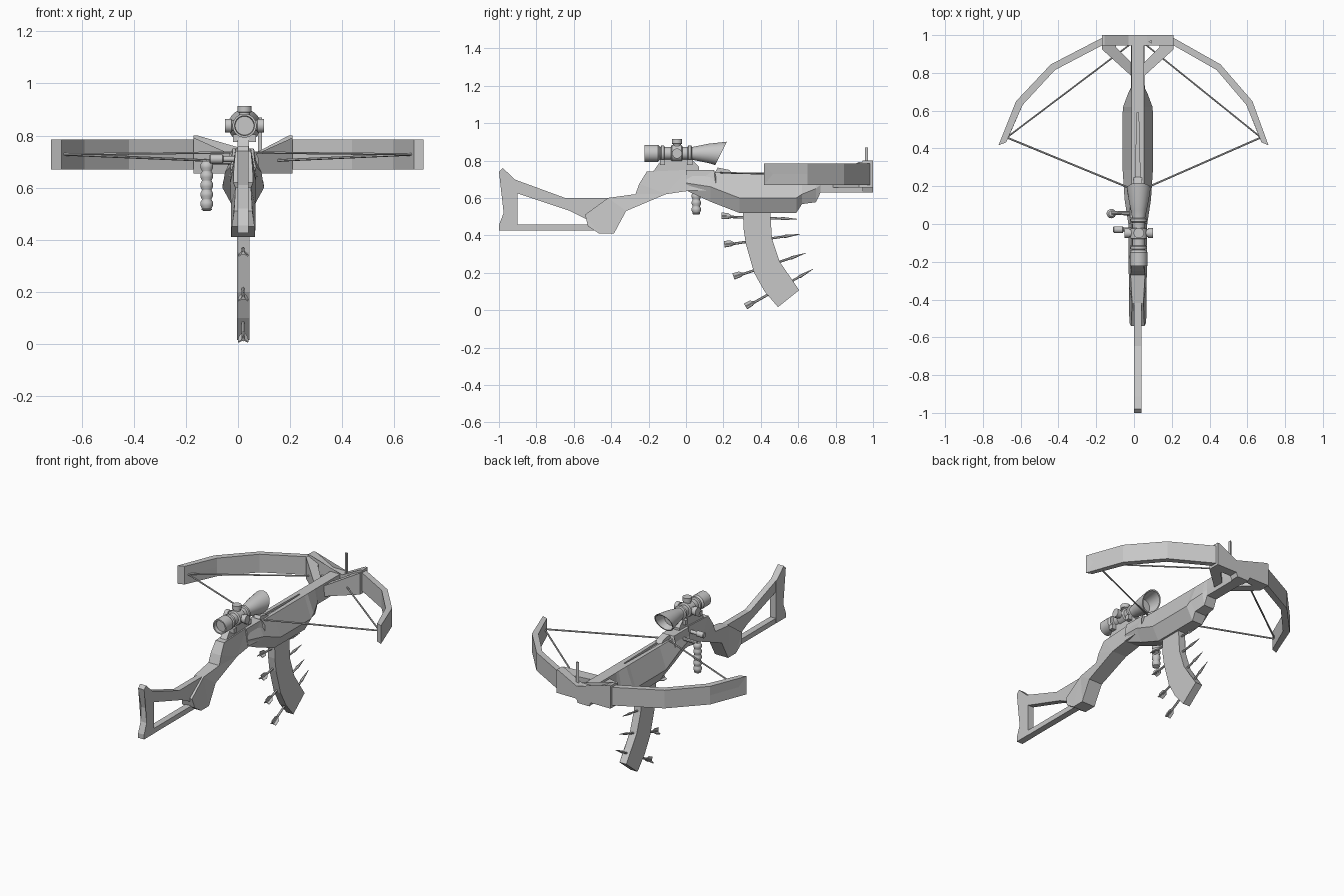
import bpy, bmesh, math
from mathutils import Vector

if "Cube" in bpy.data.objects:
    bpy.data.objects.remove(bpy.data.objects["Cube"])

CX = 0.02  # centre line of the weapon
grey = bpy.data.materials.new("grey")
grey.diffuse_color = (0.57, 0.57, 0.57, 1)
grey.use_nodes = True
grey.node_tree.nodes["Principled BSDF"].inputs["Base Color"].default_value = grey.diffuse_color


def finish(name, bm, smooth=False):
    bmesh.ops.recalc_face_normals(bm, faces=bm.faces)
    mesh = bpy.data.meshes.new(name)
    bm.to_mesh(mesh)
    bm.free()
    mesh.materials.append(grey)
    ob = bpy.data.objects.new(name, mesh)
    bpy.context.collection.objects.link(ob)
    if smooth:
        bpy.ops.object.select_all(action='DESELECT')
        ob.select_set(True)
        bpy.context.view_layer.objects.active = ob
        bpy.ops.object.shade_smooth_by_angle(angle=math.radians(35))
    return ob


def skin(name, rings, smooth=False):
    """Skin a row of equal-length point rings and cap the ends."""
    bm = bmesh.new()
    vs = [[bm.verts.new(p) for p in r] for r in rings]
    n = len(rings[0])
    for a, b in zip(vs, vs[1:]):
        for i in range(n):
            j = (i + 1) % n
            bm.faces.new((a[i], a[j], b[j], b[i]))
    caps = [bm.faces.new(vs[0]), bm.faces.new(vs[-1])]
    bmesh.ops.triangulate(bm, faces=caps)
    return finish(name, bm, smooth)


def side_prism(name, pts, hw=None, cx=CX):
    """Side outline (y, z[, half width]) extruded across x."""
    pts = [(p[0], p[1], hw if hw else p[2]) for p in pts]
    return skin(name, [[(cx + s * w, y, z) for y, z, w in pts] for s in (-1, 1)])


def box(name, x0, x1, y0, y1, z0, z1):
    return side_prism(name, [(y0, z0), (y1, z0), (y1, z1), (y0, z1)],
                      (x1 - x0) / 2, (x0 + x1) / 2)


def lathe(name, origin, axis, profile, n=16, shear=0, shear_from=9):
    """Turn (distance, radius) points about an axis; optionally slant the far end."""
    o, d = Vector(origin), Vector(axis).normalized()
    up = Vector((1, 0, 0)) if abs(d.x) < 0.9 else Vector((0, 0, 1))
    v = d.cross(up).normalized()
    u = v.cross(d)
    rings = []
    for t, r in profile:
        ring = []
        for i in range(n):
            a = 2 * math.pi * (i + 0.5) / n
            off = (u * math.cos(a) + v * math.sin(a)) * max(r, 0.0005)
            p = o + d * t + off
            if t >= shear_from:
                p += d * off.z * shear
            ring.append(p)
        rings.append(ring)
    return skin(name, rings, n > 8)


def rod(name, a, b, r, n=6):
    a, b = Vector(a), Vector(b)
    return lathe(name, a, b - a, [(0, r), ((b - a).length, r)], n)


# Rear stock: body and grip, then the open shoulder frame
side_prism("stock_body", [
    (0.01, 0.75, .03), (-0.21, 0.74, .03), (-0.25, 0.675, .036), (-0.27, 0.62, .038),
    (-0.417, 0.60, .03), (-0.54, 0.51, .035), (-0.525, 0.45, .044), (-0.465, 0.41, .046),
    (-0.385, 0.41, .046), (-0.32, 0.53, .047), (-0.107, 0.62, .05), (0.01, 0.637, .05)])
side_prism("upper_strut", [(-0.92, 0.70), (-0.647, 0.60), (-0.417, 0.60), (-0.417, 0.58),
                           (-0.53, 0.485), (-0.62, 0.53), (-0.92, 0.63)], 0.019)
side_prism("lower_strut", [(-0.92, 0.425), (-0.48, 0.425), (-0.51, 0.457), (-0.92, 0.457)], 0.02)
side_prism("shoulder_plate", [
    (-1.0, 0.425), (-0.9, 0.425), (-0.9, 0.685), (-0.98, 0.76), (-1.0, 0.74),
    (-0.97, 0.61), (-0.975, 0.52), (-1.0, 0.455)], 0.021)

# Fore body: six-sided sections (y, bottom, widest height, widest half width, bottom half width)
sections = [(0.0, .64, .68, .05, .035), (0.13, .58, .66, .07, .035), (0.285, .52, .60, .08, .036),
            (0.59, .52, .60, .08, .036), (0.62, .567, .62, .078, .04), (0.695, .577, .65, .05, .035),
            (0.72, .63, .67, .037, .034), (1.0, .63, .67, .035, .034)]
fore = skin("fore_body", [[(CX - .034, y, .735), (CX + .034, y, .735), (CX + w, y, m),
                           (CX + b, y, lo), (CX - b, y, lo), (CX - w, y, m)]
                          for y, lo, m, w, b in sections])
# Bolt groove cut into the rail
cutter = skin("groove_cutter", [[(CX - w, y, .722), (CX + w, y, .722), (CX + w, y, .76), (CX - w, y, .76)]
                                for y, w in ((0.22, .013), (0.59, .004))])
cutter.hide_render = True
cutter.hide_viewport = True
mod = fore.modifiers.new("groove", 'BOOLEAN')
mod.operation = 'DIFFERENCE'
mod.object = cutter
mod.solver = 'EXACT'

# Receiver around the string catch
side_prism("receiver", [(0.0, .64, .05), (0.16, .64, .06), (0.16, .715, .058),
                        (0.15, .75, .04), (0.0, .75, .04)])
side_prism("string_catch", [(0.15, .73), (0.25, .73), (0.23, .75), (0.17, .762)], 0.022)

# Riser at the front, dipping to the centre, with two diagonal braces
riser = [(-.17, .80), (-.155, .80), (-.03, .735), (.07, .735), (.195, .80), (.21, .80),
         (.21, .655), (.07, .655), (.06, .63), (-.02, .63), (-.03, .655), (-.17, .655)]
skin("riser", [[(x, y, z) for x, z in riser] for y in (0.945, 1.0)])
for s, side in ((-1, "left"), (1, "right")):
    brace = [(.19, .96), (.19, .925), (.03, .78), (.03, .85), (.115, .935), (.115, .96)]
    low = [(CX + s * x, y, .655) for x, y in brace]
    top = [(CX + s * x, y, .72 + max(0, x - .03) * .45) for x, y in brace]
    skin(side + "_brace", [low, top])

    # Bow limb: outer and inner plan points, with a notched tip
    def px(x):
        return x if s > 0 else -.17 - (x - .21) * 1.09
    outer = [(.19, .993), (.21, .985), (.458, .845), (.627, .65), (.692, .465)]
    inner = [(.19, .95), (.21, .945), (.438, .815), (.595, .63), (.655, .48)]
    rings = []
    for i, ((ox, oy), (ix, iy)) in enumerate(zip(outer, inner)):
        # the last ring pushes its top and bottom past the middle
        dx, dy = (.02, -.048) if i == 4 else (0, 0)
        ring = []
        for x, y, z, k in ((ox, oy, .785, 1), (ox, oy, .728, 0), (ox, oy, .67, 1),
                           (ix, iy, .67, 1), (ix, iy, .728, 0), (ix, iy, .785, 1)):
            ring.append((px(x + dx * k), y + dy * k, z))
        rings.append(ring)
    skin(side + "_limb", rings)

    # Strings: tip to catch, and tip to riser
    tip = (px(.672), .458, .728)
    rod(side + "_drawn_string", tip, (CX + s * .03, .185, .735), .005)
    rod(side + "_riser_string", tip, (CX + s * .035, .955, .70), .005)

# Front sight pin
lathe("sight_pin", (.087, .965, .68), (0, 0, 1), [(0, .01), (.19, .01)], 3)

# Curved magazine
side_prism("magazine", [(.305, .53), (.307, .44), (.32, .353), (.364, .20), (.42, .10), (.492, .016),
                        (.605, .107), (.55, .18), (.50, .26), (.46, .38), (.45, .45), (.45, .53)], .024)

# Four bolts through the magazine, each with a tapered tip and three fins
for k, (y0, z0, y1, z1) in enumerate([(.19, .50, .595, .487), (.205, .348, .61, .406),
                                      (.255, .176, .64, .305), (.32, .016, .68, .22)]):
    a, b = Vector((CX, y0, z0)), Vector((CX, y1, z1))
    d = (b - a).normalized()
    L = (b - a).length
    lathe(f"bolt_{k + 1}", a, d, [(0, .007), (L - .09, .006), (L - .08, .009), (L, .001)], 6)
    side = Vector((1, 0, 0))
    up = side.cross(d)
    for f in range(3):
        ang = math.radians(90 + 120 * f)
        out = side * math.cos(ang) + up * math.sin(ang)
        th = d.cross(out) * .0025
        fin = [a, a + out * .022, a + out * .02 + d * .035, a + d * .065]
        skin(f"bolt_{k + 1}_fin_{f + 1}", [[p - th for p in fin], [p + th for p in fin]])

# Scope tube with recessed lenses and a slanted hood
ZS = .838
lathe("scope_tube", (.025, 0, ZS), (0, 1, 0), [
    (-.20, 0), (-.20, .036), (-.222, .038), (-.222, .046), (-.15, .046), (-.138, .034),
    (.03, .034), (.07, .042), (.12, .052), (.187, .063), (.186, .056), (.12, .042), (.12, 0)],
    24, .5, .18)
for name, y, w, r in (("rear_ring", -.125, .022, .044), ("turret_housing", -.05, .06, .046),
                      ("front_ring", .02, .022, .044)):
    lathe(name, (.025, y - w / 2, ZS), (0, 1, 0), [(0, r - .006), (.004, r), (w - .004, r), (w, r - .006)], 12)
lathe("top_turret", (.025, -.048, ZS), (0, 0, 1), [(0, .022), (.05, .022), (.052, .028), (.076, .028)], 12)
for s in (-1, 1):
    lathe("side_turret", (.025, -.048, ZS), (s, 0, 0), [(0, .022), (.048, .022), (.05, .027), (.075, .027)], 12)
side_prism("scope_mount", [(-.18, .735), (.07, .735), (.07, .765), (.03, .805), (-.13, .805), (-.15, .775)], .022)
for y in (-.125, .02):
    box("mount_clamp", -.02, .07, y - .014, y + .014, .775, .805)

# Cocking knob and side handle with a ribbed grip
lathe("cocking_knob", (-.11, -.03, .71), (1, 0, 0), [(0, .014), (.004, .018), (.05, .018), (.055, .011), (.12, .011)], 12)
rod("handle_arm", (-.12, .06, .70), (.0, .055, .70), .011, 10)
grip = [(0, .012), (.006, .022)]
for i in range(5):
    z = .01 + i * .036
    grip += [(z, .019), (z + .012, .025), (z + .024, .025), (z + .034, .019)]
grip += [(.192, .014)]
lathe("handle_grip", (-.12, .055, .51), (0, 0, 1), grip, 14)
